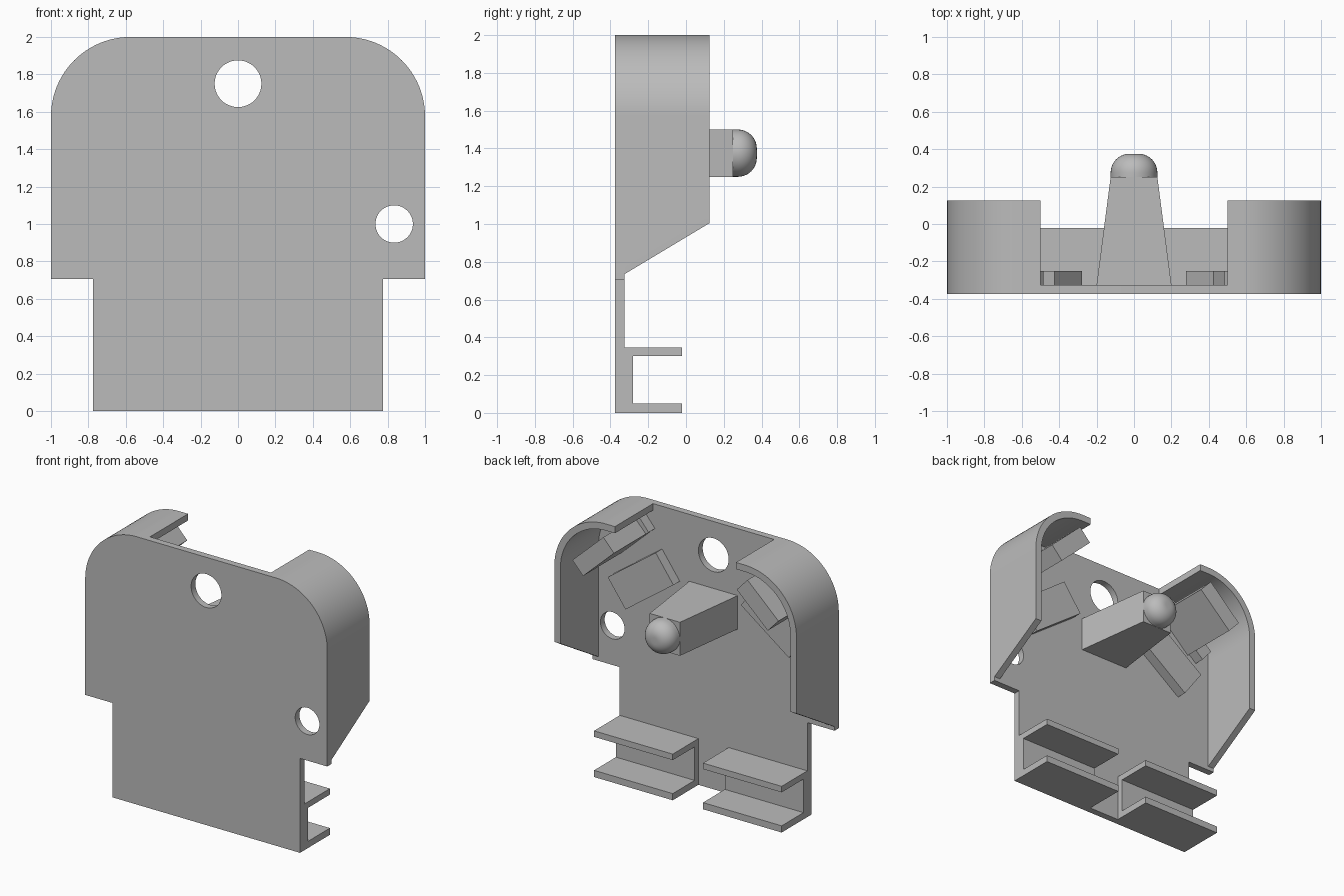
import bpy, bmesh, math

if "Cube" in bpy.data.objects:
    bpy.data.objects.remove(bpy.data.objects["Cube"], do_unlink=True)

grey = bpy.data.materials.new("plain grey")
grey.use_nodes = True
COLOUR = (0.5, 0.5, 0.5, 1)
grey.diffuse_color = COLOUR
grey.node_tree.nodes["Principled BSDF"].inputs["Base Color"].default_value = COLOUR

FRONT, PLATE, BACK = -0.375, -0.325, 0.125   # main depth levels


def finish(name, bm):
    """Clean the mesh, link it as an object and shade it."""
    bmesh.ops.remove_doubles(bm, verts=bm.verts, dist=1e-5)
    bmesh.ops.recalc_face_normals(bm, faces=bm.faces)
    mesh = bpy.data.meshes.new(name)
    bm.to_mesh(mesh)
    bm.free()
    mesh.materials.append(grey)
    obj = bpy.data.objects.new(name, mesh)
    bpy.context.collection.objects.link(obj)
    bpy.ops.object.select_all(action='DESELECT')
    obj.select_set(True)
    bpy.context.view_layer.objects.active = obj
    bpy.ops.object.shade_smooth_by_angle(angle=math.radians(30))
    return obj


def prism(name, loops, y0, y1, edit=None):
    """Extrude x-z outlines (first is outer, others are holes) from y0 to y1."""
    curve = bpy.data.curves.new(name, 'CURVE')
    curve.dimensions, curve.fill_mode = '2D', 'BOTH'
    curve.extrude = (y1 - y0) / 2
    for loop in loops:
        spline = curve.splines.new('POLY')
        spline.points.add(len(loop) - 1)
        for p, (x, z) in zip(spline.points, loop):
            p.co = (x, z, 0, 1)
        spline.use_cyclic_u = True
    temp = bpy.data.objects.new(name + "_outline", curve)
    bpy.context.collection.objects.link(temp)
    deps = bpy.context.evaluated_depsgraph_get()
    mesh = bpy.data.meshes.new_from_object(temp.evaluated_get(deps))
    bm = bmesh.new()
    bm.from_mesh(mesh)
    bpy.data.objects.remove(temp, do_unlink=True)
    bpy.data.curves.remove(curve)
    bpy.data.meshes.remove(mesh)
    for v in bm.verts:
        x, z, d = v.co
        v.co = (x, (y0 + y1) / 2 - d, z)
        if edit:
            edit(v)
    return finish(name, bm)


def arc(cx, cz, r, a0, a1, n):
    return [(cx + r * math.cos(math.radians(a0 + (a1 - a0) * i / n)),
             cz + r * math.sin(math.radians(a0 + (a1 - a0) * i / n))) for i in range(n + 1)]


def circle(cx, cz, r):
    return arc(cx, cz, r, 0, 360, 48)[:-1]


def slab(x, z, length, width, angle):
    """Rectangle lying outward of its inner edge, whose middle is (x, z)."""
    a = math.radians(angle)
    u, n = (math.cos(a), -math.sin(a)), (math.sin(a), math.cos(a))
    return [(x + u[0] * s * length / 2 + n[0] * w, z + u[1] * s * length / 2 + n[1] * w)
            for s, w in ((-1, 0), (1, 0), (1, width), (-1, width))]


def mirrored(loop, side):
    return [(side * x, z) for x, z in loop]


# Front plate with two round holes
R, C = 0.425, (0.575, 1.575)
half = [(0.775, 0), (0.775, 0.705), (1, 0.705)] + arc(*C, R, 0, 90, 24)
outline = half + mirrored(half, -1)[::-1]
prism("front_plate", [outline, circle(0, 1.75, 0.125), circle(0.835, 1.0, 0.1)], FRONT, PLATE)


# Side walls curling over the top corners, with sloping lower edges
def slope(v):
    if v.co.z < 0.8:
        v.co.z += 0.3 * (v.co.y - FRONT) / (BACK - FRONT)


wall = ([(1, 0.705)] + arc(*C, R, 0, 90, 24) + [(0.5, 2), (0.5, 1.95)]
        + arc(*C, R - 0.05, 90, 0, 24) + [(0.95, 0.705)])

for side, label in ((1, "left"), (-1, "right")):
    prism(label + "_wall", [mirrored(wall, side)], FRONT, BACK, slope)

    # Slanted pads and the retaining clip in the upper corner
    prism(label + "_pad", [mirrored(slab(0.477, 1.335, 0.49, 0.25, 36), side)], PLATE, -0.25)
    prism(label + "_clip_base", [mirrored(slab(0.66, 1.67, 0.46, 0.12, 40), side)], PLATE, -0.25)
    prism(label + "_clip_block", [mirrored(slab(0.635, 1.68, 0.35, 0.13, 43), side)], PLATE, BACK)

    # Channel bracket at the bottom, open to the back
    for part, z0, z1, y1 in (("lower_rail", 0, 0.05, -0.022), ("upper_rail", 0.3, 0.345, -0.022),
                             ("channel_back", 0.05, 0.3, -0.28)):
        box = [(0.125, z0), (0.775, z0), (0.775, z1), (0.125, z1)]
        prism(label + "_" + part, [mirrored(box, side)], PLATE, y1)


# Tapered peg
def taper(v):
    if v.co.y < 0:
        v.co.x *= 1.6


prism("peg", [[(-0.125, 1.25), (0.125, 1.25), (0.125, 1.5), (-0.125, 1.5)]], PLATE, 0.25, taper)

# Rounded knob on the end of the peg
bm = bmesh.new()
F = 0.1
profile = [(0, 0.25), (0.125, 0.25)] + arc(0.125 - F, 0.375 - F, F, 0, 90, 10) + [(0, 0.375)]
verts = [bm.verts.new((r, y, 1.375)) for r, y in profile]
edges = [bm.edges.new(pair) for pair in zip(verts, verts[1:])]
bmesh.ops.spin(bm, geom=verts + edges, cent=(0, 0, 1.375), axis=(0, 1, 0),
               angle=2 * math.pi, steps=40)
finish("peg_knob", bm)
